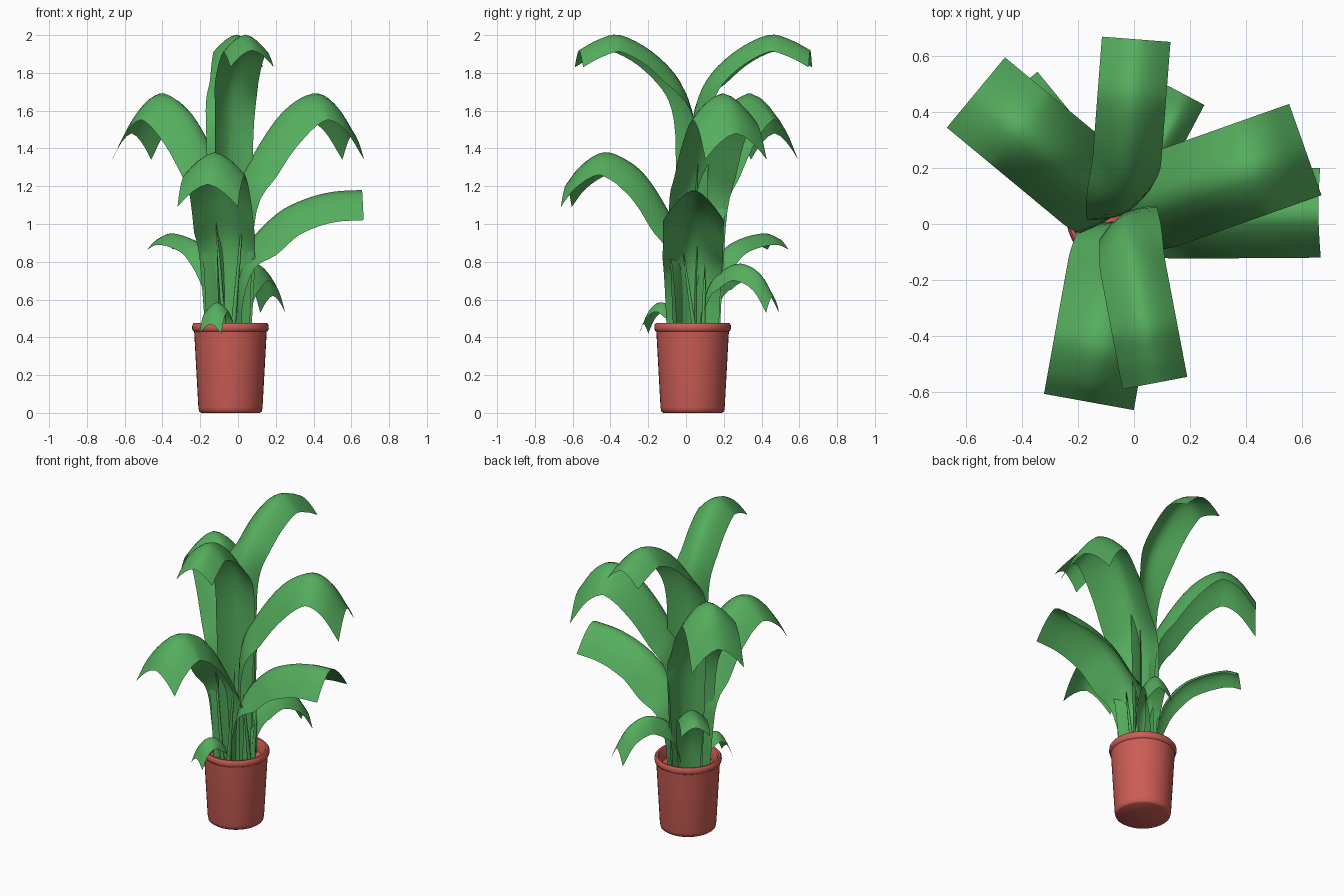
import bpy, math
from mathutils import Vector, Matrix

if "Cube" in bpy.data.objects:
    bpy.data.objects.remove(bpy.data.objects["Cube"])

CX, CY = -0.04, 0.035          # pot axis, all leaves radiate from it


def material(name, color):
    m = bpy.data.materials.new(name)
    m.diffuse_color = color
    m.use_nodes = True
    m.node_tree.nodes["Principled BSDF"].inputs["Base Color"].default_value = m.diffuse_color
    return m


GREEN = material("leaf_green", (0.09, 0.42, 0.11, 1))
RED = material("terracotta", (0.60, 0.11, 0.09, 1))


def make_object(name, verts, faces, mat, angle):
    me = bpy.data.meshes.new(name)
    me.from_pydata(verts, [], faces)
    me.materials.append(mat)
    ob = bpy.data.objects.new(name, me)
    bpy.context.collection.objects.link(ob)
    bpy.ops.object.select_all(action='DESELECT')
    ob.select_set(True)
    bpy.context.view_layer.objects.active = ob
    bpy.ops.object.shade_smooth_by_angle(angle=math.radians(angle))
    return ob


def grid_faces(rows, cols):
    return [(i * cols + j, i * cols + j + 1, (i + 1) * cols + j + 1, (i + 1) * cols + j)
            for i in range(rows - 1) for j in range(cols - 1)]


def smooth_path(pts, steps=4):
    """Catmull-Rom curve through (r, z) points."""
    p = [Vector(q) for q in pts]
    p = [2 * p[0] - p[1]] + p + [2 * p[-1] - p[-2]]
    out = []
    for i in range(1, len(p) - 2):
        a, b, c, d = p[i - 1:i + 3]
        for k in range(steps):
            t = k / steps
            out.append(0.5 * (2 * b + (c - a) * t + (2 * a - 5 * b + 4 * c - d) * t * t
                              + (3 * b - a - 3 * c + d) * t ** 3))
    return out + [p[-2]]


def leaf(name, tip, width, drop, spine, base=0.75, twist=0, flat=0.4):
    """Arched strip: midrib follows the spine, edges fall away from it.
    The upright stem is flatter, and may be twisted about its midrib."""
    d = Vector((tip[0] - CX, tip[1] - CY)).normalized()
    side = Vector((-d.y, d.x))
    path = smooth_path(spine)
    n, cols = len(path), 9
    verts, bend = [], 0
    for i, p in enumerate(path):
        t = (path[min(i + 1, n - 1)] - path[max(i - 1, 0)]).normalized()
        nrm = Vector((-max(t.y, 0), max(t.x, 0.01))).normalized()
        bend = max(bend, min(1, max(0, t.x) / 0.65))
        grow = base + (1 - base) * min(1, i / (0.3 * n))
        fall = drop * grow * (flat + (1 - flat) * bend)
        rot = Matrix.Rotation(math.radians(twist) * (1 - bend), 2)
        for j in range(cols):
            s = 2 * j / (cols - 1) - 1
            off = -nrm * fall * abs(s) ** 1.6
            xy = d * p.x + rot @ (d * off.x + side * (s * width * grow / 2))
            verts.append((CX + xy.x, CY + xy.y, p.y + off.y))
    make_object(name, verts, grid_faces(n, cols), GREEN, 60)


# Pot: lathed profile with rounded rim and soil floor
profile = [(0, 0), (.155, 0), (.166, .008), (.170, .03), (.192, .43), (.199, .434),
           (.203, .447), (.202, .465), (.194, .476), (.182, .474), (.175, .462),
           (.168, .40), (0, .40)]
SEG = 40
pv = [(CX + r * math.cos(2 * math.pi * j / SEG), CY + r * math.sin(2 * math.pi * j / SEG), z)
      for r, z in profile[1:-1] for j in range(SEG)]
rings = len(profile) - 2
pf = [(i * SEG + j, i * SEG + (j + 1) % SEG, (i + 1) * SEG + (j + 1) % SEG, (i + 1) * SEG + j)
      for i in range(rings - 1) for j in range(SEG)]
pf += [tuple(reversed(range(SEG))), tuple(range((rings - 1) * SEG, rings * SEG))]
make_object("pot", pv, pf, RED, 50)

# Tall leaves, front and back: stems share a diagonal plane in the middle
tall = [(.0, .40), (.0, .8), (.0, 1.2), (.005, 1.55), (.07, 1.755), (.22, 1.91),
        (.40, 2.0), (.52, 1.975), (.625, 1.92)]
leaf("tall_leaf_back", (.008, .66), .245, .09, tall, twist=30)
leaf("tall_leaf_front", (.075, -.57), .235, .09, [(r * .98, z) for r, z in tall], twist=20)

# Middle leaves, right and left
middle = [(.02, .40), (.02, .8), (.035, 1.15), (.125, 1.36), (.29, 1.59), (.46, 1.69),
          (.58, 1.64), (.69, 1.48)]
leaf("middle_leaf_right", (.61, .265), .345, .14, middle)
leaf("middle_leaf_left", (-.565, .47), .325, .14, [(r * .985, z) for r, z in middle])

# Lower broad leaves
leaf("low_leaf_front", (-.16, -.63), .325, .12,
     [(.03, .40), (.03, .65), (.05, .9), (.137, 1.08), (.24, 1.24), (.34, 1.33),
      (.475, 1.38), (.6, 1.31), (.68, 1.21)])
leaf("low_leaf_right", (.66, .04), .32, .16,
     [(.02, .40), (.03, .68), (.085, .88), (.24, 1.05), (.39, 1.13), (.54, 1.17), (.697, 1.18)],
     base=.85, flat=.25)

# Small leaves near the pot
leaf("small_leaf_left", (-.41, .485), .175, .06,
     [(.06, .40), (.08, .6), (.14, .77), (.24, .88), (.36, .93), (.50, .95), (.585, .925)])
leaf("small_leaf_back", (.185, .46), .15, .09,
     [(.05, .40), (.06, .55), (.11, .69), (.19, .76), (.29, .79), (.40, .74), (.48, .62)])
leaf("small_leaf_front", (-.145, -.22), .125, .05,
     [(.07, .40), (.08, .5), (.13, .565), (.19, .585), (.24, .55), (.28, .47)])

# Young rolled shoots: thin tapered spikes
for k, (bx, by, tx, ty, tz) in enumerate([(-.07, -.06, -.12, -.07, 1.06),
                                          (-.03, -.06, .03, -.07, 1.10),
                                          (.05, .05, .05, -.02, .89),
                                          (.05, .09, .07, .10, .80)]):
    b, t = Vector((bx, by, .40)), Vector((tx, ty, tz))
    ring = [Vector((math.cos(a * math.pi / 3), math.sin(a * math.pi / 3), 0)) * .014 for a in range(6)]
    sv = [b + o for o in ring] + [b.lerp(t, .6) + o * .6 for o in ring] + [t]
    sf = [(j, (j + 1) % 6, 6 + (j + 1) % 6, 6 + j) for j in range(6)]
    sf += [(6 + j, 6 + (j + 1) % 6, 12) for j in range(6)]
    make_object(f"young_shoot_{k + 1}", sv, sf, GREEN, 80)
